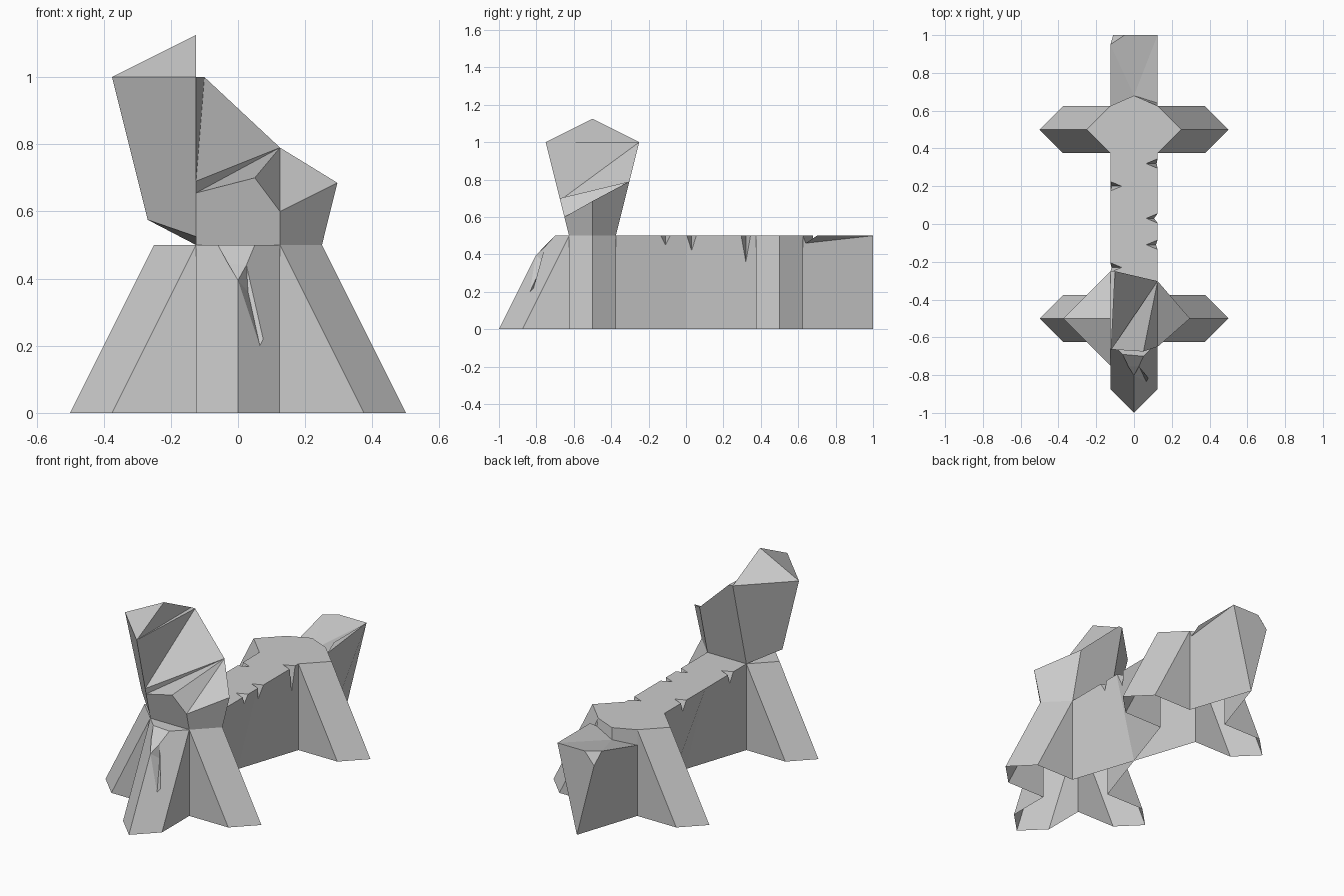
import bpy, bmesh

if "Cube" in bpy.data.objects:
    bpy.data.objects.remove(bpy.data.objects["Cube"])


def build(name, faces):
    """Make a mesh object from faces given as lists of points, welding shared corners."""
    bm = bmesh.new()
    for pts in faces:
        clean = []
        for p in pts:
            if p not in clean:
                clean.append(p)
        if len(clean) > 2:
            bm.faces.new([bm.verts.new(p) for p in clean])
    bmesh.ops.remove_doubles(bm, verts=bm.verts, dist=0.0005)
    bmesh.ops.recalc_face_normals(bm, faces=bm.faces)
    me = bpy.data.meshes.new(name)
    bm.to_mesh(me)
    bm.free()
    ob = bpy.data.objects.new(name, me)
    bpy.context.collection.objects.link(ob)
    return ob


H, W = 0.5, 0.125


# Flared legs: four splayed, open-bottomed feet
def leg_faces(s, y):
    foot = [(W, W), (.375, W), (.5, 0), (.375, -W), (W, -W)]
    top = [(W, W), (W, W), (.25, 0), (W, -W), (W, -W)]
    lo = [(s * a, y + b, 0.0) for a, b in foot]
    hi = [(s * a, y + b, H) for a, b in top]
    return [[lo[i], lo[i + 1], hi[i + 1], hi[i]] for i in range(4)]


shell = []
for s in (1, -1):
    for y in (.5, -.5):
        shell += leg_faces(s, y)


# Flanks: walls running down to a keel point, chipped along the top edge
def flank(s, y0, y1, chips):
    side, top = [(s * W, y0, H)], [(s * W, y0, H)]
    for y, d in chips:
        lean = W * d / H * (1 - abs(y) / .375)
        a, b = (s * W, y + .025, H), (s * W, y - .025, H)
        deep, inner = (s * (W - lean), y, H - d), (s * (W - .06), y, H)
        side += [a, deep, b]
        top += [a, inner, b]
        shell.extend([[a, deep, inner], [inner, deep, b]])
    side.append((s * W, y1, H))
    top.append((s * W, y1, H))

    def low(y):
        return (0.0 if y == 0 else s * W, y, 0.0)
    shell.append(side + [low(y1), low(y0)])
    return top


right = flank(1, .375, 0, [(.32, .14), (.03, .08)]) + flank(1, 0, -.375, [(-.11, .05)])
left = flank(-1, .375, 0, [(.2, .06)]) + flank(-1, 0, -.375, [(-.23, .06)])


# Flat back
def mir(p):
    return (-p[0], p[1], p[2])


hip, hip_b, rump = (.25, .5, H), (W, .625, H), (0.0, .68, H)
sh, sh_f = (.25, -.5, H), (W, -.625, H)
top_r, top_l = (.05, -.7, H), (-.06, -.69, H)
shell.append([rump, hip_b, hip] + right + [sh, sh_f, top_r, top_l, mir(sh_f), mir(sh)]
             + left[::-1] + [mir(hip), mir(hip_b)])

# Rear block, tapering to a keel, with a dip behind the hips
k = (0.0, 1.0, 0.0)
tr, c1, c2, c3 = (W, 1.0, H), (-.05, 1.0, H), (-W, .95, H), (-.11, 1.0, .43)
w, m, r, q = (-W, .625, .41), (0.0, .68, .43), (W, .64, .46), (W, .7, H)
shell += [[tr, c1, c3, k], [c1, c2, c3], [c2, m, w], [c2, c1, tr, m], [tr, q, r, m],
          [w, m, rump, mir(hip_b)], [m, r, hip_b, rump],
          [(W, .625, 0.0), k, tr, q, r, hip_b],
          [(-W, .625, 0.0), k, c3, c2, w]]


# Front prow, cracked near the ridge
def prow(x, z):
    return (x, -1 + abs(x) + z / 2, z)


ridge, nose = prow(0.0, .395), prow(0.0, 0.0)
g1, g2, g3 = prow(.065, .2), prow(.075, .22), prow(.025, .44)
h1, h2 = prow(-.12, .23), (-.03, -.755, .445)
for s in (1, -1):
    shell.append([(s * W, -.625, 0.0), (s * W, -.875, 0.0), (s * W, -.625, H)])
shell += [[prow(-W, 0.0), nose, ridge, h1, mir(sh_f)],
          [h1, ridge, h2, top_l, mir(sh_f)],
          [nose, prow(W, 0.0), sh_f, top_r, g3, g2, g1, ridge],
          [ridge, g1, (.03, -.76, .36)], [g1, g2, g3, (.03, -.76, .36)],
          [ridge, (.03, -.76, .36), g3], [ridge, g3, h2], [h2, g3, top_r, top_l]]
build("body", shell)


# Broken neck and head, flaring upward
def front(x, z):
    return (x, -.5 - .25 * z, z)


def back(x, z):
    return (x, -.5 + .25 * z, z)


a, bl, c = front(-W, .525), (-.269, -.5, .575), back(-W, .5)
tip, fl, b0, peak = (-.375, -.5, 1.0), front(-W, 1.0), back(-W, 1.0), (-W, -.5, 1.125)
f0, f1, f2, f3 = front(-W, .5), front(W, .5), front(W, .6), front(.05, .7)
f4, f5 = front(-W, .655), front(-W, .69)
rt, br, b1, nb = (.296, -.5, .685), back(W, .79), back(-.1, 1.0), back(W, .5)
build("head", [
    [fl, tip, bl, a, f4, f5], [tip, b0, c, bl], [a, bl, c], [a, c, f0],
    [fl, tip, peak], [tip, b0, peak], [fl, b0, peak],
    [f0, f1, f2, f3, f4, a], [f1, sh, rt, f2], [sh, nb, br, rt], [c, nb, br, b1, b0],
    [f2, rt, br], [f2, br, f3], [f4, f3, br], [f4, br, f5], [f5, br, b1],
    [fl, f5, b1], [fl, b1, b0]])
